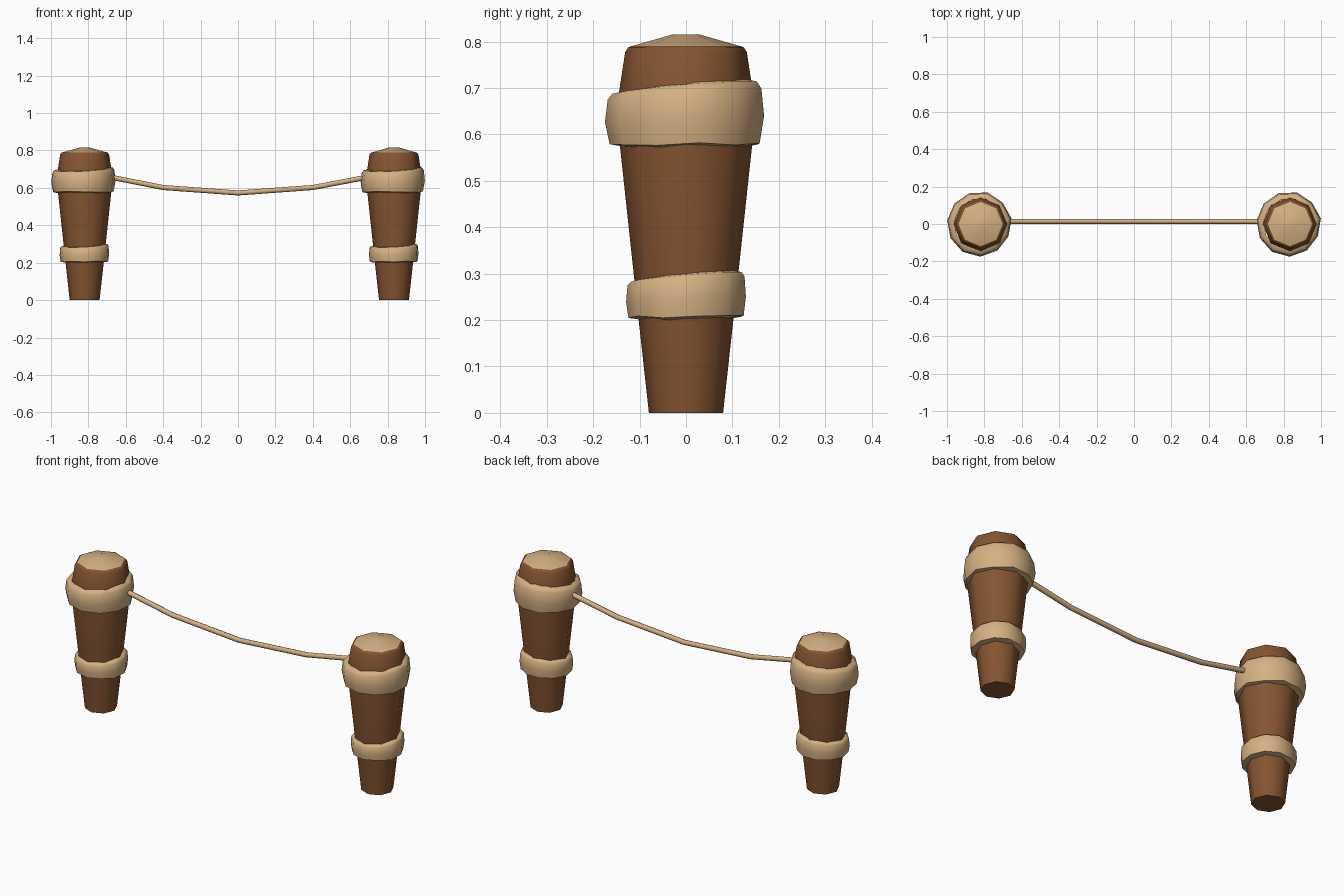
import bpy, bmesh, math, random
from mathutils import Vector

if "Cube" in bpy.data.objects:
    bpy.data.objects.remove(bpy.data.objects["Cube"])

random.seed(4)


def material(name, rgb):
    m = bpy.data.materials.new(name)
    m.diffuse_color = (*rgb, 1)
    m.use_nodes = True
    m.node_tree.nodes["Principled BSDF"].inputs["Base Color"].default_value = m.diffuse_color
    return m


BROWN = material("bark brown", (0.235, 0.090, 0.031))
CREAM = material("rope tan", (0.67, 0.44, 0.225))


def finish(name, bm, mats, angle=50):
    bmesh.ops.recalc_face_normals(bm, faces=bm.faces)
    me = bpy.data.meshes.new(name)
    bm.to_mesh(me)
    bm.free()
    ob = bpy.data.objects.new(name, me)
    bpy.context.collection.objects.link(ob)
    for m in mats:
        me.materials.append(m)
    bpy.ops.object.select_all(action='DESELECT')
    ob.select_set(True)
    bpy.context.view_layer.objects.active = ob
    bpy.ops.object.shade_smooth_by_angle(angle=math.radians(angle))
    return ob


def bridge(bm, a, b):
    n = len(a)
    return [bm.faces.new((a[i], a[(i + 1) % n], b[(i + 1) % n], b[i])) for i in range(n)]


# Tapered eight-sided post with pale cut top
def post(name, x):
    bm = bmesh.new()
    prof = [(0.08, 0), (0.102, 0.2), (0.145, 0.6), (0.146, 0.68), (0.131, 0.778),
            (0.124, 0.788), (0.118, 0.790), (0.03, 0.815)]
    rings = [[bm.verts.new((x + r * math.cos(i * math.pi / 4), r * math.sin(i * math.pi / 4), z))
              for i in range(8)] for r, z in prof]
    bm.faces.new(rings[0])
    for a, b in zip(rings, rings[1:]):
        bridge(bm, a, b)
    bm.faces.new(rings[-1])
    for f in bm.faces:
        f.material_index = int(f.calc_center_median().z > 0.789)
    return finish(name, bm, [BROWN, CREAM], 46)


# Uneven wrapped band; top edge rises toward the back right
def band(name, x, prof, z0, h, lift, seed):
    random.seed(seed)
    n = 11
    wob = [(random.uniform(-0.003, 0.003), random.uniform(-0.003, 0.003)) for _ in range(n)]
    bm = bmesh.new()
    rings = []
    for r, t in prof:
        ring = []
        for i in range(n):
            a = 2 * math.pi * (i + 0.3) / n
            top = h + lift * math.cos(a - math.radians(60))
            rr = r + wob[i][0]
            ring.append(bm.verts.new((x + rr * math.cos(a), rr * math.sin(a),
                                      z0 + t * top + wob[i][1] * (1 - t))))
        rings.append(ring)
    for a, b in zip(rings, rings[1:] + rings[:1]):
        bridge(bm, a, b)
    return finish(name, bm, [CREAM], 60)


UPPER = [(0.135, 0.0), (0.162, 0.04), (0.172, 0.45), (0.166, 0.86), (0.156, 0.97), (0.135, 1.0)]
LOWER = [(0.095, 0.0), (0.127, 0.05), (0.132, 0.45), (0.129, 0.88), (0.122, 0.97), (0.105, 1.0)]

for side, x in (("left", -0.82), ("right", 0.834)):
    post(side + "_post", x)
    band(side + "_upper_band", x - 0.007, UPPER, 0.574, 0.130, 0.015, 2)
    band(side + "_lower_band", x, LOWER, 0.202, 0.093, 0.012, 5)

# Sagging rope between the posts
pts = [(-0.69, 0.659), (-0.4, 0.602), (0, 0.573), (0.4, 0.602), (0.69, 0.657)]
bm = bmesh.new()
loops = []
for i, (x, z) in enumerate(pts):
    p, q = pts[max(i - 1, 0)], pts[min(i + 1, len(pts) - 1)]
    t = Vector((q[0] - p[0], 0, q[1] - p[1])).normalized()
    up = Vector((-t.z, 0, t.x))
    c = Vector((x, 0.014, z))
    loops.append([bm.verts.new(c + 0.0135 * (up * math.cos(k * math.pi / 4)
                  + Vector((0, 1, 0)) * math.sin(k * math.pi / 4))) for k in range(8)])
for a, b in zip(loops, loops[1:]):
    bridge(bm, a, b)
bm.faces.new(loops[0])
bm.faces.new(loops[-1])
finish("rope", bm, [CREAM])
